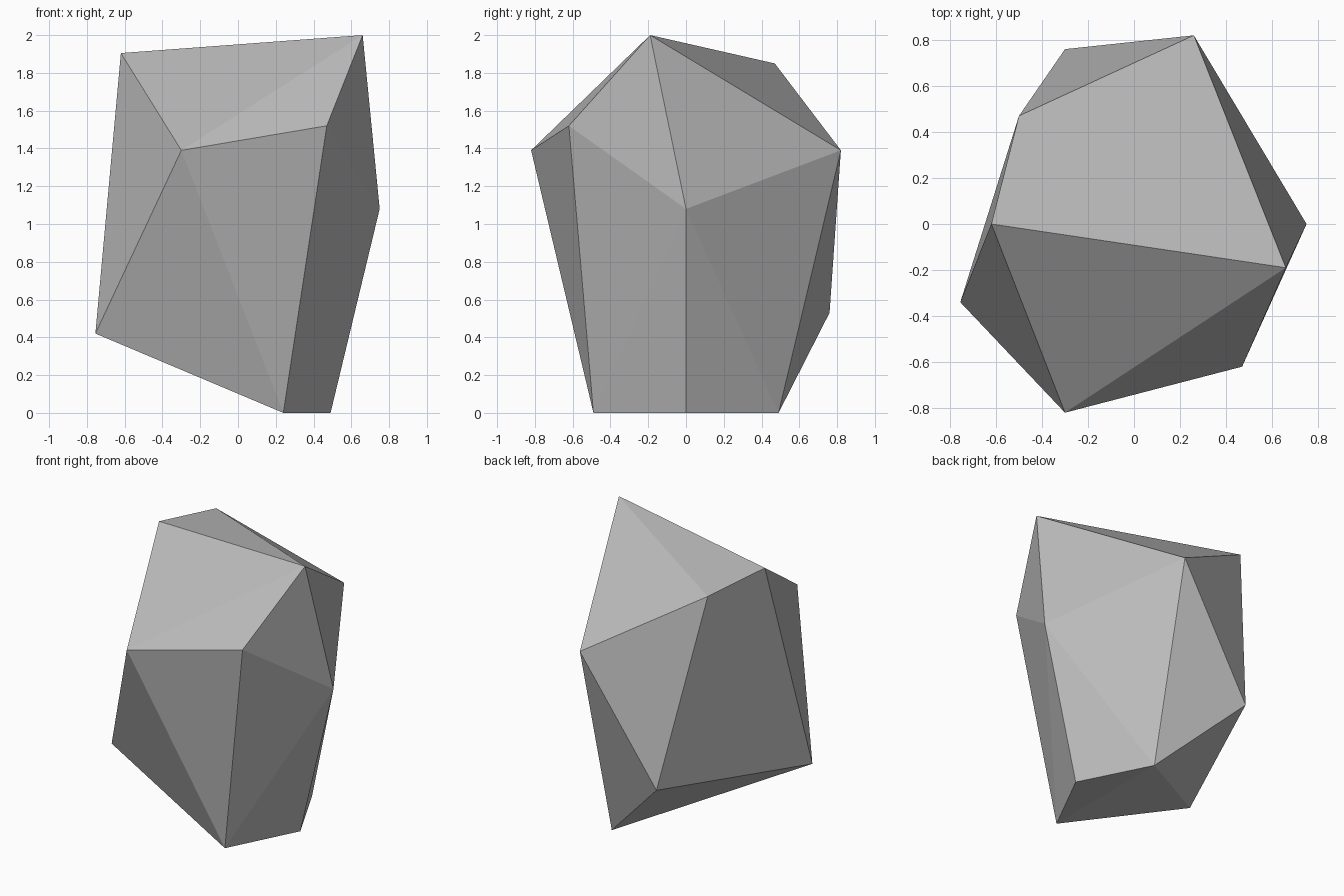
import bpy
import bmesh

cube = bpy.data.objects.get("Cube")
if cube:
    bpy.data.objects.remove(cube, do_unlink=True)

# Plain grey stone
stone = bpy.data.materials.new("grey_stone")
stone.use_nodes = True
grey = (0.5, 0.5, 0.5, 1.0)
stone.diffuse_color = grey
stone.node_tree.nodes["Principled BSDF"].inputs["Base Color"].default_value = grey

# Corners of the boulder, from the foot up to the crown
foot = [(0.24, -0.49, 0), (0.49, 0, 0), (0.24, 0.49, 0)]
lower = [(-0.755, -0.34, 0.42), (-0.3, 0.76, 0.53), (0.75, 0, 1.08)]
shoulder = [(-0.3, -0.82, 1.39), (0.47, -0.62, 1.52), (0.26, 0.82, 1.39)]
crown = [(-0.5, 0.47, 1.85), (-0.62, 0, 1.905), (0.66, -0.19, 2)]

# Faceted boulder: the convex skin around the corners
bm = bmesh.new()
for corner in foot + lower + shoulder + crown:
    bm.verts.new(corner)
bmesh.ops.convex_hull(bm, input=bm.verts[:])
bmesh.ops.recalc_face_normals(bm, faces=bm.faces[:])
mesh = bpy.data.meshes.new("boulder")
bm.to_mesh(mesh)
bm.free()
mesh.materials.append(stone)
boulder = bpy.data.objects.new("boulder", mesh)
bpy.context.collection.objects.link(boulder)
